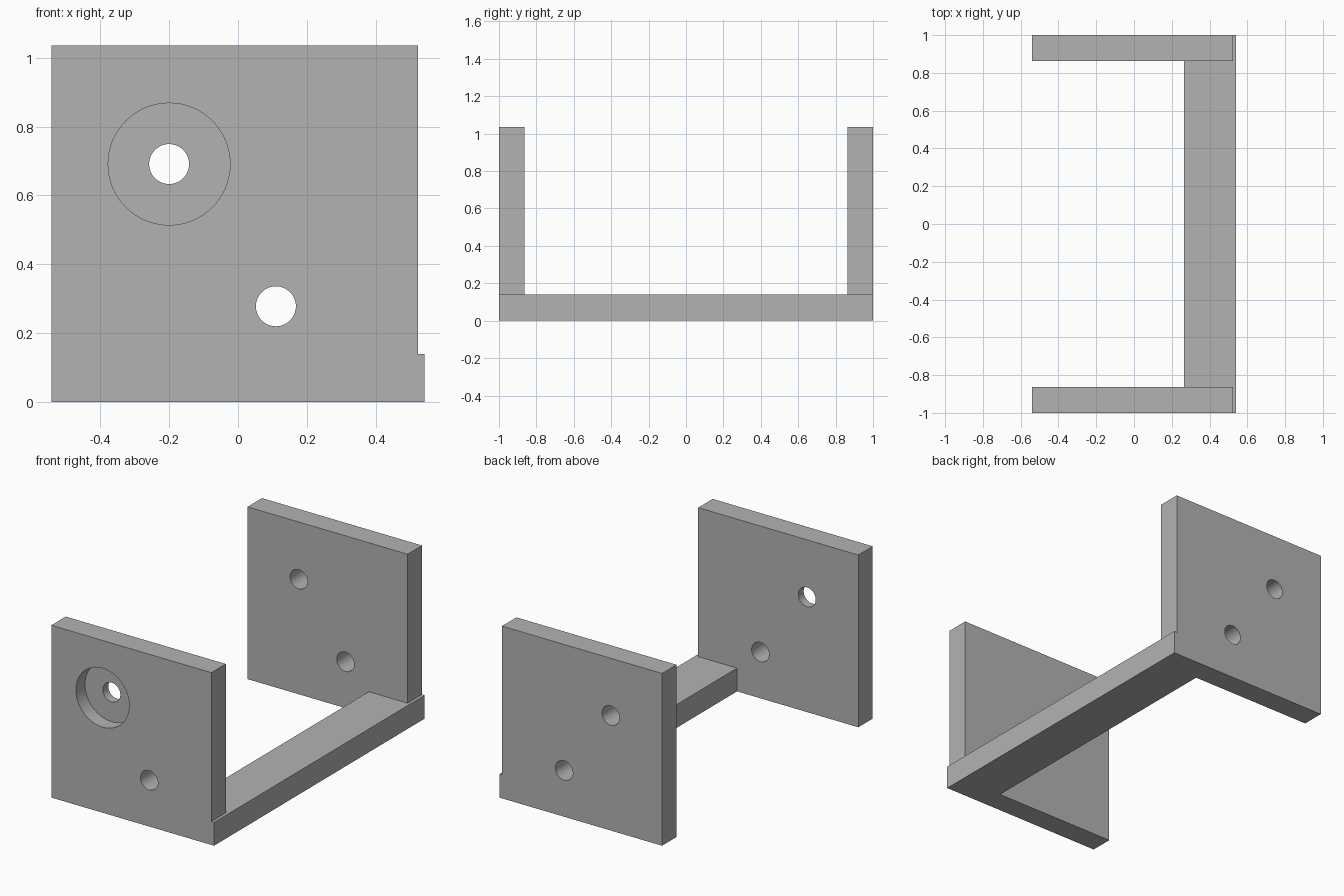
import bpy, math
from mathutils import Matrix, Vector

default = bpy.data.objects.get("Cube")
if default:
    bpy.data.objects.remove(default, do_unlink=True)

grey = bpy.data.materials.new("plain_grey")
grey.use_nodes = True
grey.diffuse_color = (0.45, 0.45, 0.45, 1)
grey.node_tree.nodes["Principled BSDF"].inputs["Base Color"].default_value = grey.diffuse_color


def box(name, low, high):
    low, high = Vector(low), Vector(high)
    bpy.ops.mesh.primitive_cube_add(size=1)
    ob = bpy.context.object
    ob.name = name
    ob.data.transform(Matrix.Translation((low + high) / 2) @ Matrix.Diagonal((*(high - low), 1)))
    ob.data.materials.append(grey)
    return ob


def drill(name, x, z, radius, y_start, y_end):
    bpy.ops.mesh.primitive_cylinder_add(vertices=64, radius=radius, depth=y_end - y_start)
    ob = bpy.context.object
    ob.name = name
    ob.data.transform(Matrix.Translation((x, (y_start + y_end) / 2, z)) @ Matrix.Rotation(math.pi / 2, 4, "X"))
    ob.data.materials.append(grey)
    ob.hide_render = True
    return ob


def combine(target, other, operation):
    mod = target.modifiers.new(other.name, "BOOLEAN")
    mod.object, mod.operation, mod.solver = other, operation, "EXACT"
    bpy.context.view_layer.objects.active = target
    bpy.ops.object.modifier_apply(modifier=mod.name)
    bpy.data.objects.remove(other, do_unlink=True)


# Connecting bar along one side, with an upright plate at each end
bracket = box("bracket", (0.265, -1, 0), (0.541, 1, 0.14))
for name, y in (("front_plate", -1), ("back_plate", 0.863)):
    combine(bracket, box(name, (-0.541, y, 0), (0.523, y + 0.137, 1.035)), "UNION")

# Two bolt holes through both plates, and a round recess in the front
combine(bracket, drill("upper_hole", -0.2, 0.691, 0.058, -1.2, 1.2), "DIFFERENCE")
combine(bracket, drill("lower_hole", 0.11, 0.278, 0.058, -1.2, 1.2), "DIFFERENCE")
combine(bracket, drill("front_recess", -0.2, 0.691, 0.177, -1.2, -0.914), "DIFFERENCE")

# Smooth hole walls, sharp plate edges
bpy.ops.object.select_all(action="DESELECT")
bracket.select_set(True)
bpy.context.view_layer.objects.active = bracket
bpy.ops.object.shade_smooth_by_angle(angle=math.radians(30))
